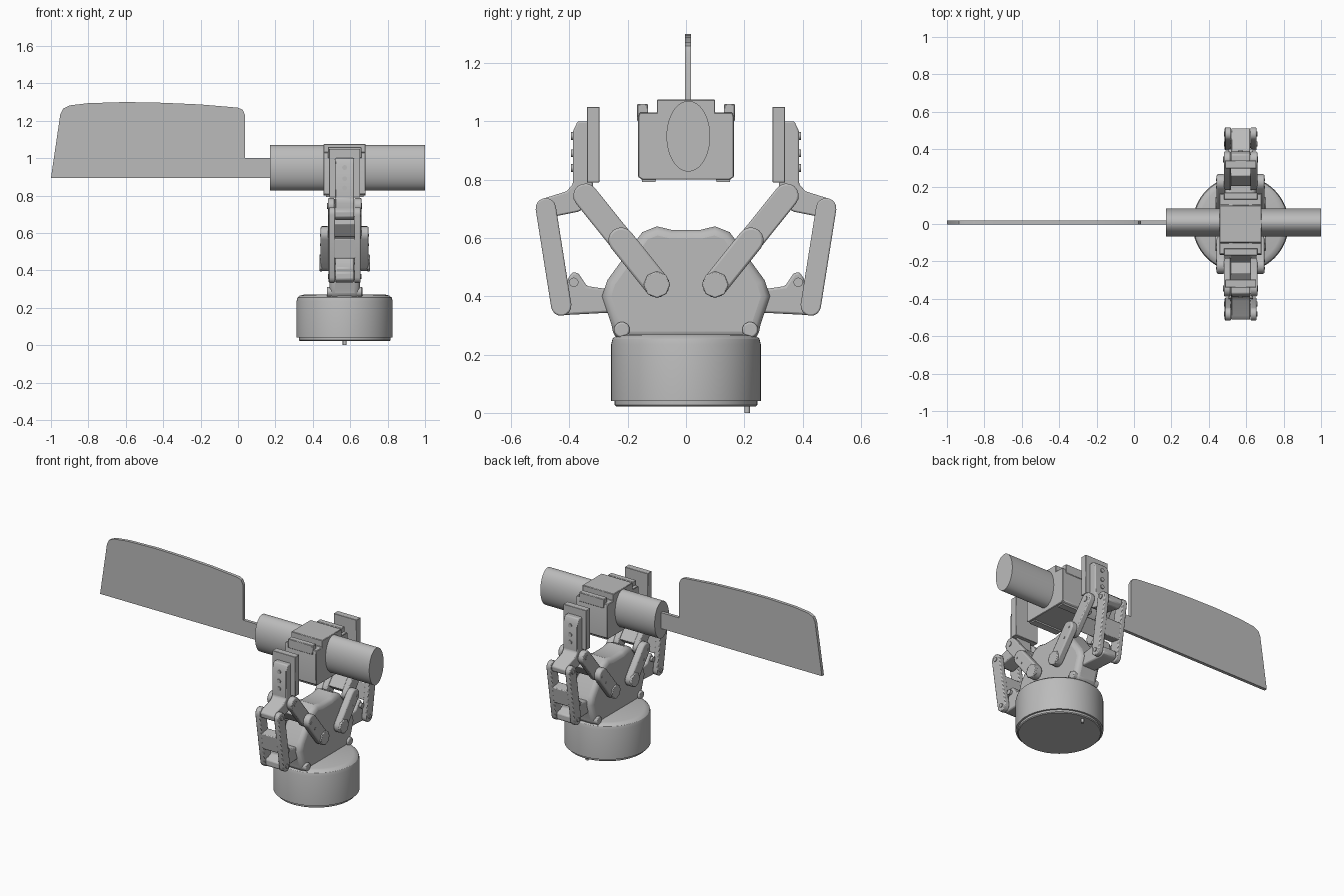
import bpy, bmesh, math
from mathutils import Vector, Matrix

cube = bpy.data.objects.get("Cube")
if cube:
    bpy.data.objects.remove(cube)

CX = 0.57  # middle plane of the gripper

grey = bpy.data.materials.new("plain grey")
grey.use_nodes = True
colour = (0.5, 0.5, 0.5, 1)
grey.diffuse_color = colour
grey.node_tree.nodes["Principled BSDF"].inputs["Base Color"].default_value = colour


def finish(name, bm, mirror="", bevel=0, segments=2, x=CX):
    """Turn a bmesh into an object, mirrored on the named local axes."""
    bmesh.ops.recalc_face_normals(bm, faces=bm.faces)
    mesh = bpy.data.meshes.new(name)
    bm.to_mesh(mesh)
    bm.free()
    mesh.materials.append(grey)
    ob = bpy.data.objects.new(name, mesh)
    bpy.context.collection.objects.link(ob)
    ob.location.x = x
    if mirror:
        mod = ob.modifiers.new("Mirror", "MIRROR")
        mod.use_axis = [a in mirror for a in "xyz"]
        mod.use_mirror_merge = False
    if bevel:
        mod = ob.modifiers.new("Bevel", "BEVEL")
        mod.width, mod.segments = bevel, segments
        mod.limit_method, mod.angle_limit = "ANGLE", math.radians(40)
    bpy.ops.object.select_all(action="DESELECT")
    ob.select_set(True)
    bpy.context.view_layer.objects.active = ob
    bpy.ops.object.shade_smooth_by_angle(angle=math.radians(32))
    return ob


def prism(name, outline, x0, x1, mirror="", bevel=0, segments=2):
    """Extrude a (y, z) outline along x."""
    bm = bmesh.new()
    face = bm.faces.new([bm.verts.new((x0, y, z)) for y, z in outline])
    new = bmesh.ops.extrude_face_region(bm, geom=[face])["geom"]
    moved = [v for v in new if isinstance(v, bmesh.types.BMVert)]
    bmesh.ops.translate(bm, verts=moved, vec=(x1 - x0, 0, 0))
    return finish(name, bm, mirror, bevel, segments)


def capsule(a, b, r, t0=0, t1=1, steps=8):
    """Round-ended bar outline covering part of the line from a to b."""
    a, b = Vector(a), Vector(b)
    p, q = a.lerp(b, t0), a.lerp(b, t1)
    base = math.atan2(b.y - a.y, b.x - a.x)
    pts = []
    for c, start in ((q, -math.pi / 2), (p, math.pi / 2)):
        for i in range(steps + 1):
            ang = base + start + math.pi * i / steps
            pts.append((c.x + r * math.cos(ang), c.y + r * math.sin(ang)))
    return pts


def circle(y, z, r, n=20, rz=None):
    return [(y + r * math.cos(2 * math.pi * i / n),
             z + (rz or r) * math.sin(2 * math.pi * i / n)) for i in range(n)]


def bar(a, b, r, t0, t1):
    """Square-ended outline along part of the line from a to b."""
    a, b = Vector(a), Vector(b)
    n = Vector((a.y - b.y, b.x - a.x)).normalized() * r
    p, q = a.lerp(b, t0), a.lerp(b, t1)
    return [p + n, p - n, q - n, q + n]


def lathe(name, profile, n=64):
    """Spin an (r, z) profile about z."""
    bm = bmesh.new()
    verts = [bm.verts.new((r, 0, z)) for r, z in profile]
    edges = [bm.edges.new(e) for e in zip(verts, verts[1:])]
    bmesh.ops.spin(bm, geom=verts + edges, cent=(0, 0, 0), axis=(0, 0, 1),
                   angle=2 * math.pi, steps=n)
    bmesh.ops.remove_doubles(bm, verts=bm.verts, dist=0.0005)
    return finish(name, bm)


def rod(name, pos, r, depth, turn=None, mirror=""):
    bm = bmesh.new()
    m = Matrix.Translation(pos) @ (turn or Matrix())
    bmesh.ops.create_cone(bm, cap_ends=True, segments=16, radius1=r, radius2=r,
                          depth=depth, matrix=m)
    return finish(name, bm, mirror)


# Round base with its lower plate and locating pin
lathe("base", [(0, 0.04), (0.257, 0.04), (0.257, 0.235), (0.252, 0.254),
               (0.24, 0.265), (0.22, 0.27), (0, 0.27)])
lathe("base_plate", [(0, 0.022), (0.24, 0.022), (0.245, 0.027), (0.245, 0.045), (0, 0.045)])
rod("locating_pin", (0, 0.21, 0.015), 0.01, 0.03)

# Palm housing
half = [(0.05, 0.628), (0.10, 0.64), (0.15, 0.62), (0.27, 0.455),
        (0.288, 0.40), (0.255, 0.30), (0.245, 0.25)]
prism("palm", half + [(-y, z) for y, z in reversed(half)], -0.082, 0.082,
      bevel=0.03, segments=3)
prism("palm_bolt", circle(0.22, 0.285, 0.027), 0.04, 0.095, "xy", 0.006)

# Lugs carrying the outer links
prism("side_lug", [(0.24, 0.345), (0.43, 0.335), (0.46, 0.35), (0.46, 0.39), (0.41, 0.41),
                   (0.405, 0.46), (0.39, 0.483), (0.37, 0.48), (0.34, 0.435), (0.24, 0.42)],
      -0.05, 0.05, "y", 0.008)
prism("lug_pin", circle(0.385, 0.448, 0.016), -0.065, 0.065, "y")

# Outer links: two cheeks joined by a web
low, high = (0.428, 0.368), (0.481, 0.702)
prism("outer_cheek", capsule(low, high, 0.035), 0.052, 0.085, "xy", 0.005)
prism("outer_web", bar(low, high, 0.034, 0.3, 0.62), -0.06, 0.06, "y", 0.005)
prism("outer_web_low", bar(low, high, 0.02, -0.05, 0.08), -0.06, 0.06, "y")
for end in (low, high):
    prism("outer_pin", circle(*end, 0.014, 12), 0.08, 0.09, "xy")

# Inner links: wide cheeks around the palm that step inward to the knuckle
root, tip = (0.10, 0.44), (0.345, 0.745)
prism("inner_cheek_root", capsule(root, tip, 0.044, 0, 0.5), 0.083, 0.128, "xy", 0.008)
prism("inner_cheek_tip", capsule(root, tip, 0.042, 0.5, 1), 0.052, 0.09, "xy", 0.006)
prism("inner_web", bar(root, tip, 0.034, 0.52, 0.76), -0.06, 0.06, "y", 0.005)
prism("pivot_nut", circle(*root, 0.046, 8), 0.12, 0.135, "xy", 0.004)
prism("knuckle_pin", circle(*tip, 0.016, 12), 0.085, 0.094, "xy")
for t in (0.35, 0.52):
    y, z = Vector(root).lerp(Vector(tip), t)
    prism("link_screw", circle(y + 0.01, z - 0.01, 0.007, 10), 0.08, 0.131, "xy")

# Fingers: knuckle plate, shaft and gripping pad
prism("finger", [(0.315, 0.725), (0.34, 0.705), (0.37, 0.69), (0.48, 0.668), (0.508, 0.685),
                 (0.512, 0.715), (0.49, 0.735), (0.41, 0.76), (0.388, 0.785),
                 (0.388, 0.965), (0.372, 1.0), (0.32, 1.0), (0.32, 0.79)],
      -0.051, 0.051, "y", 0.006)
prism("grip_pad", [(0.297, 0.79), (0.34, 0.79), (0.34, 1.05), (0.297, 1.05)],
      -0.083, 0.083, "y", 0.002, 1)
sideways = Matrix.Rotation(math.pi / 2, 4, "X")
for z in (0.84, 0.89, 0.95):
    rod("finger_screw", (0, 0.388, z), 0.013, 0.012, sideways, "y")

# Clamp block around the handle
step = [(0.10, 1.075), (0.10, 1.03), (0.16, 1.03), (0.165, 1.01), (0.165, 0.81), (0.15, 0.80)]
prism("clamp_block", step + [(-y, z) for y, z in reversed(step)], -0.113, 0.113,
      bevel=0.003, segments=1)
prism("clamp_tab", [(0.13, 1.0), (0.168, 1.0), (0.168, 1.06), (0.13, 1.06)],
      -0.09, 0.09, "y", 0.003, 1)
prism("clamp_foot", [(0.10, 0.81), (0.155, 0.81), (0.15, 0.792), (0.105, 0.792)],
      -0.1, 0.1, "y")

# Oval handle
prism("handle", circle(0.008, 0.949, 0.075, 64, 0.121), -0.4, 0.43)

# Broad blade with a short tang
blade = [(-1, 0.895), (-0.95, 1.235), (-0.935, 1.265), (-0.9, 1.282), (-0.8, 1.294),
         (-0.6, 1.3), (-0.4, 1.296), (-0.2, 1.287), (0, 1.27), (0.025, 1.258), (0.038, 1.23),
         (0.038, 1.0), (0.2, 1.0), (0.2, 0.895)]
bm = bmesh.new()
face = bm.faces.new([bm.verts.new((x, -0.003, z)) for x, z in blade])
new = bmesh.ops.extrude_face_region(bm, geom=[face])["geom"]
bmesh.ops.translate(bm, verts=[v for v in new if isinstance(v, bmesh.types.BMVert)],
                    vec=(0, 0.021, 0))
finish("blade", bm, x=0)
